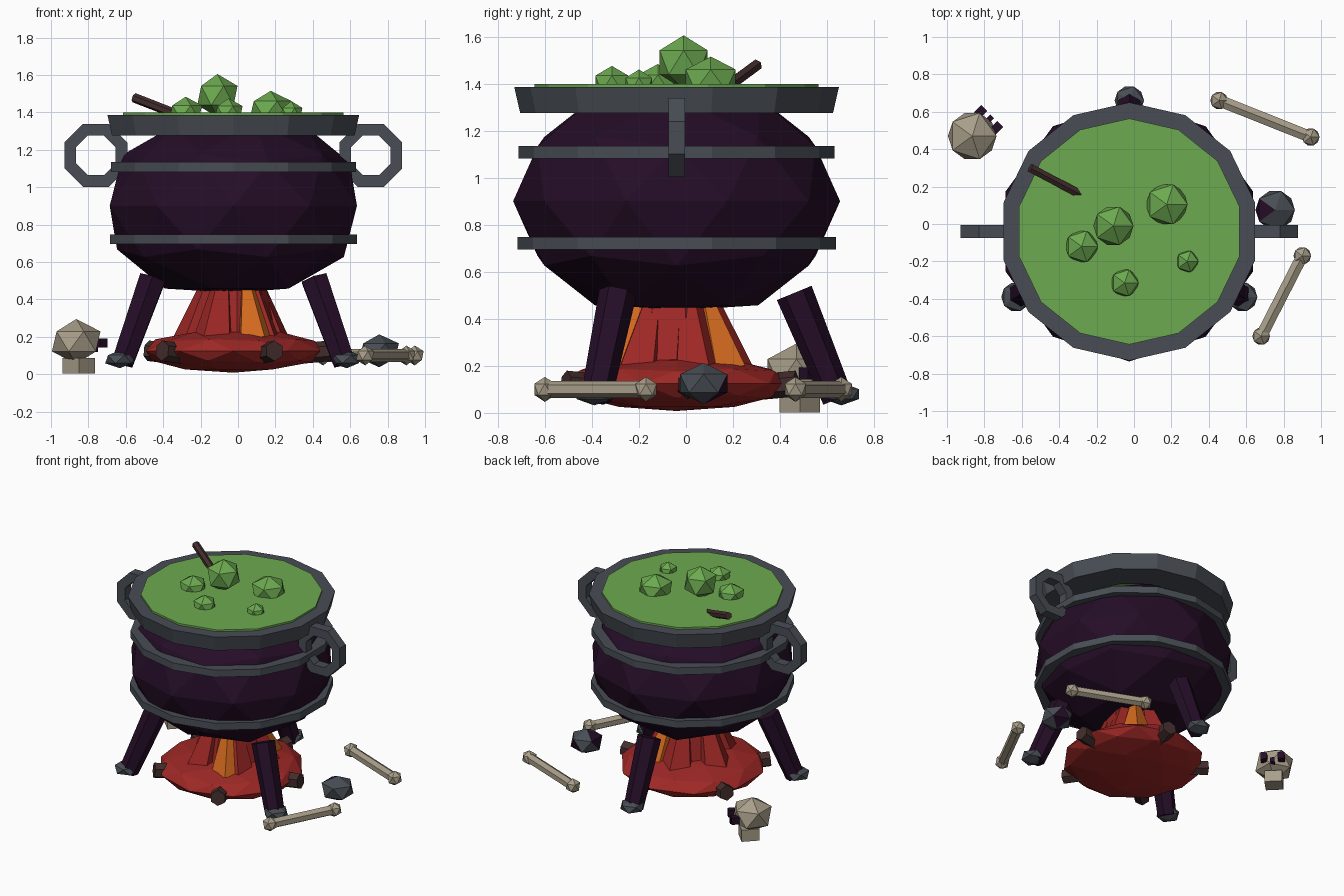
import bpy, bmesh
from math import cos, sin, pi, radians
from mathutils import Matrix, Vector

cube = bpy.data.objects.get("Cube")
if cube:
    bpy.data.objects.remove(cube, do_unlink=True)

CENTER = Vector((-0.025, -0.04, 0))


def material(name, r, g, b):
    m = bpy.data.materials.new(name)
    m.use_nodes = True
    m.diffuse_color = (r, g, b, 1)
    bsdf = next(n for n in m.node_tree.nodes if n.type == 'BSDF_PRINCIPLED')
    bsdf.inputs["Base Color"].default_value = (r, g, b, 1)
    bsdf.inputs["Roughness"].default_value = 0.8
    return m


GREEN = material("brew green", 0.15, 0.40, 0.08)
SLATE = material("slate iron", 0.065, 0.075, 0.09)
PURPLE = material("dark purple", 0.018, 0.004, 0.020)
RED = material("ember red", 0.34, 0.021, 0.019)
ORANGE = material("flame orange", 0.64, 0.14, 0.013)
BONE = material("old bone", 0.39, 0.34, 0.25)
BROWN = material("dark wood", 0.055, 0.026, 0.025)


def finish(bm, name, *mats):
    bmesh.ops.recalc_face_normals(bm, faces=bm.faces)
    mesh = bpy.data.meshes.new(name)
    bm.to_mesh(mesh)
    bm.free()
    for m in mats:
        mesh.materials.append(m)
    obj = bpy.data.objects.new(name, mesh)
    bpy.context.collection.objects.link(obj)
    return obj


def ico(name, mat, loc, size, detail=1):
    bm = bmesh.new()
    mtx = Matrix.LocRotScale(Vector(loc), None, Vector(size))
    bmesh.ops.create_icosphere(bm, subdivisions=detail, radius=1, matrix=mtx)
    return finish(bm, name, mat)


def rod(name, mat, a, b, ra, rb, sides=6):
    """Straight tapered prism from a to b."""
    a, b = Vector(a), Vector(b)
    d = b - a
    mtx = Matrix.Translation((a + b) / 2) @ d.to_track_quat('Z', 'Y').to_matrix().to_4x4()
    bm = bmesh.new()
    bmesh.ops.create_cone(bm, cap_ends=True, segments=sides, radius1=ra,
                          radius2=rb, depth=d.length, matrix=mtx)
    return finish(bm, name, mat)


def ring(name, mat, profile, sides, mtx, start=pi / 2):
    """Closed (radius, height) profile swept around the local z axis."""
    bm = bmesh.new()
    loops = []
    for i in range(sides):
        t = start + 2 * pi * i / sides
        loops.append([bm.verts.new(mtx @ Vector((r * cos(t), r * sin(t), z))) for r, z in profile])
    n = len(profile)
    for i in range(sides):
        p, q = loops[i], loops[(i + 1) % sides]
        for j in range(n):
            k = (j + 1) % n
            bm.faces.new((p[j], q[j], q[k], p[k]))
    return finish(bm, name, mat)


def box(name, mat, loc, size, turn):
    bm = bmesh.new()
    mtx = Matrix.LocRotScale(Vector(loc), Matrix.Rotation(turn, 3, 'Z'), Vector(size))
    bmesh.ops.create_cube(bm, size=1, matrix=mtx)
    return finish(bm, name, mat)


def around(angle, r, z):
    t = radians(angle)
    return CENTER + Vector((r * cos(t), r * sin(t), z))


# Cauldron bowl with a flattened bottom
bowl = ico("cauldron_bowl", PURPLE, (CENTER.x, CENTER.y, 0.9), (0.695, 0.695, 0.52), 2)
for v in bowl.data.vertices:
    v.co.z = min(max(v.co.z, 0.435), 1.37)

# Iron rim, bands and the brew
AXIS = Matrix.Translation(CENTER)
ring("rim", SLATE, [(0.665, 1.275), (0.69, 1.385), (0.58, 1.385), (0.45, 1.275)], 14, AXIS)
for name, z, r in (("upper_band", 1.108, 0.672), ("lower_band", 0.721, 0.677)):
    ring(name, SLATE, [(r, z - 0.026), (r, z + 0.026), (0.55, z + 0.026), (0.55, z - 0.026)], 14, AXIS)
rod("brew_surface", GREEN, CENTER + Vector((0, 0, 1.33)), CENTER + Vector((0, 0, 1.398)), 0.604, 0.604, 14)

# Side handles: upright octagonal rings
for name, side in (("left_handle", 1), ("right_handle", -1)):
    mtx = (Matrix.Translation(CENTER + Vector((side * 0.735, 0, 1.17)))
           @ Matrix.Rotation(pi / 2, 4, 'X'))
    ring(name, SLATE, [(0.182, -0.035), (0.182, 0.035), (0.114, 0.035), (0.114, -0.035)],
         8, mtx, pi / 8)

# Bubbles and stirring stick
bubbles = [(-0.11, -0.01, 1.49, 0.12, 0.115), (0.175, 0.105, 1.415, 0.125, 0.1),
           (-0.28, -0.12, 1.40, 0.098, 0.083), (-0.05, -0.315, 1.40, 0.083, 0.075),
           (0.285, -0.2, 1.395, 0.066, 0.065)]
for x, y, z, r, h in bubbles:
    ico("bubble", GREEN, (x, y, z), (r, r, h))
rod("stirring_stick", BROWN, (-0.555, 0.30, 1.478), (-0.24, 0.134, 1.355), 0.026, 0.026)

# Legs and feet
for i, angle in enumerate((90, 210, 330)):
    rod(f"leg_{i}", PURPLE, around(angle, 0.685, 0.06), around(angle, 0.50, 0.51), 0.066, 0.08)
    foot = around(angle, 0.70, 0.08)
    ico(f"foot_{i}", SLATE, foot, (0.088, 0.088, 0.048))

# Ember bed, logs and flames
ico("ember_bed", RED, CENTER + Vector((0, 0, 0.125)), (0.49, 0.49, 0.117), 2)
for i in range(5):
    angle = 7 + 72 * i
    rod(f"log_{i}", BROWN, around(angle, 0.36, 0.11), around(angle, 0.52, 0.125), 0.055, 0.055)
rod("center_flame", RED, CENTER + Vector((0.02, 0, 0.15)), CENTER + Vector((0.02, 0, 0.85)), 0.24, 0.06, 7)
for i in range(5):
    angle = 25 + 72 * i
    rod(f"red_flame_{i}", RED, around(angle, 0.21, 0.17), around(angle, 0.09, 0.62), 0.12, 0.02, 5)
for i, angle in enumerate((-62, 55)):
    rod(f"orange_flame_{i}", ORANGE, around(angle, 0.25, 0.17), around(angle, 0.13, 0.56), 0.11, 0.015, 5)

# Loose rock with a few purple facets
rock = ico("rock", SLATE, (0.755, 0.075, 0.125), (0.118, 0.118, 0.088))
rock.data.materials.append(PURPLE)
for p in rock.data.polygons:
    n = p.normal
    if (n.x < -0.3 and n.z > 0) or (n.y > 0.3 and n.x > 0 and n.z < 0):
        p.material_index = 1

# Bones
bones = [((0.455, 0.66, 0.1), (0.945, 0.465, 0.1)), ((0.90, -0.17, 0.1), (0.68, -0.60, 0.1))]
for a, b in bones:
    rod("bone_shaft", BONE, a, b, 0.036, 0.036)
    for end in (a, b):
        ico("bone_knob", BONE, end, (0.053, 0.053, 0.053))

# Skull looking diagonally backward to its left
skull = Vector((-0.865, 0.47, 0))
ahead, aside = Vector((1, 1, 0)).normalized(), Vector((1, -1, 0)).normalized()
ico("skull", BONE, skull + Vector((0, 0, 0.175)), (0.145, 0.145, 0.12))
box("skull_jaw", BONE, skull + ahead * 0.02 + Vector((0, 0, 0.045)), (0.122, 0.122, 0.085), pi / 4)
for s in (-1, 1):
    box("eye_socket", PURPLE, skull + ahead * 0.125 + aside * s * 0.06 + Vector((0, 0, 0.167)),
        (0.055, 0.045, 0.05), pi / 4)
box("nose_hole", PURPLE, skull + ahead * 0.125 + Vector((0, 0, 0.135)), (0.05, 0.028, 0.035), pi / 4)
